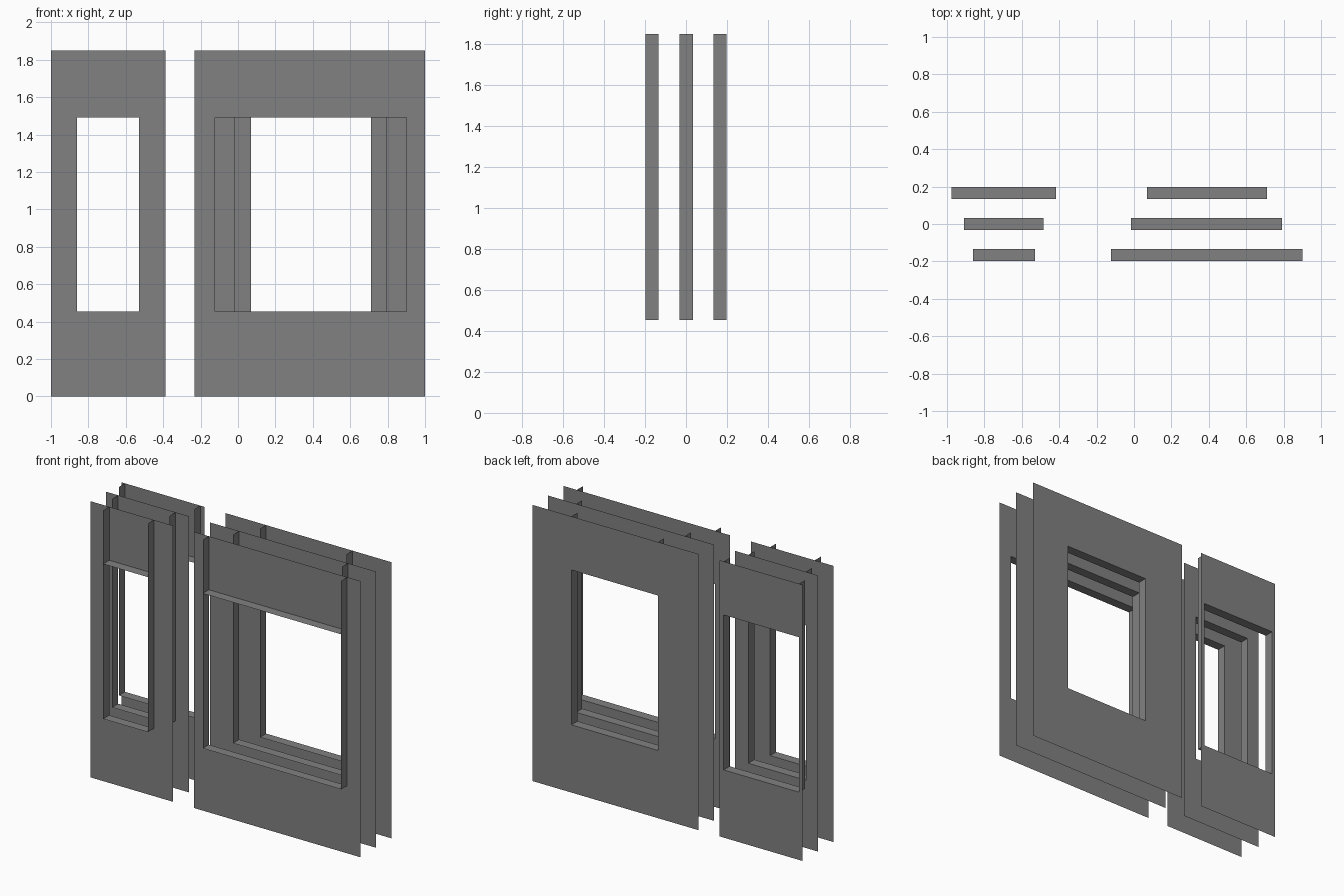
import bpy
import bmesh

cube = bpy.data.objects.get("Cube")
if cube:
    bpy.data.objects.remove(cube, do_unlink=True)

TOP = 1.848
SILL, HEAD = 0.453, 1.49
DEPTH = 0.064
LAYERS = {"front": -0.133, "middle": 0.033, "back": 0.197}

# Outer edges of each wall and its opening in every layer
WALLS = {
    "narrow": ((-1.0, -0.387), {"front": (-0.86, -0.53),
                                "middle": (-0.91, -0.485),
                                "back": (-0.975, -0.417)}),
    "wide": ((-0.232, 1.0), {"front": (-0.123, 0.902),
                             "middle": (-0.015, 0.79),
                             "back": (0.07, 0.71)}),
}

grey = bpy.data.materials.new("mid_grey")
grey.use_nodes = True
colour = (0.22, 0.22, 0.22, 1)
grey.diffuse_color = colour
grey.node_tree.nodes["Principled BSDF"].inputs["Base Color"].default_value = colour


def make_object(name, quads):
    bm = bmesh.new()
    for quad in quads:
        bm.faces.new([bm.verts.new(p) for p in quad])
    bmesh.ops.remove_doubles(bm, verts=bm.verts, dist=0.0001)
    mesh = bpy.data.meshes.new(name)
    bm.to_mesh(mesh)
    bm.free()
    mesh.materials.append(grey)
    bpy.context.collection.objects.link(bpy.data.objects.new(name, mesh))


def rectangle(x0, x1, z0, z1, y):
    return [(x0, y, z0), (x1, y, z0), (x1, y, z1), (x0, y, z1)]


def sheet(name, outer, hole, y):
    # Thin wall sheet: a ring of four faces around the opening
    a = rectangle(*outer, 0, TOP, y)
    b = rectangle(*hole, SILL, HEAD, y)
    make_object(name, [(a[i], a[(i + 1) % 4], b[(i + 1) % 4], b[i])
                       for i in range(4)])


def jamb(name, x, y):
    # Upright fin running from the sill to the top of the wall
    make_object(name, [[(x, y - DEPTH, SILL), (x, y, SILL),
                        (x, y, TOP), (x, y - DEPTH, TOP)]])


def ledge(name, hole, z, y):
    # Horizontal strip across the opening
    x0, x1 = hole
    make_object(name, [[(x0, y - DEPTH, z), (x1, y - DEPTH, z),
                        (x1, y, z), (x0, y, z)]])


for wall, (outer, holes) in WALLS.items():
    for layer, y in LAYERS.items():
        hole = holes[layer]
        label = f"{layer}_{wall}"
        sheet(f"{label}_wall_sheet", outer, hole, y)
        jamb(f"{label}_right_jamb", hole[0], y)
        jamb(f"{label}_left_jamb", hole[1], y)
        ledge(f"{label}_sill", hole, SILL, y)
        ledge(f"{label}_head", hole, HEAD, y)
